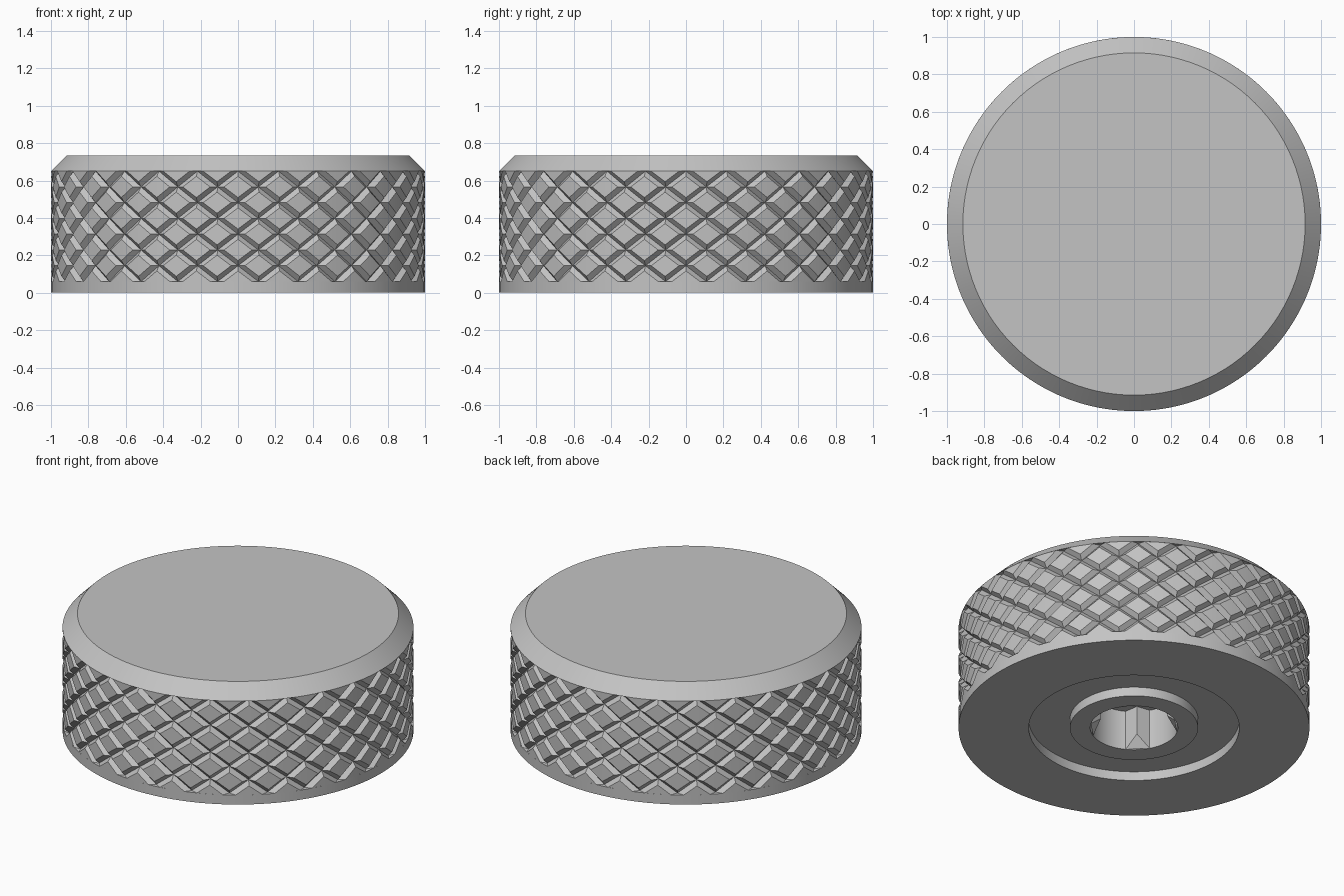
import bpy, bmesh, math

cube = bpy.data.objects.get("Cube")
if cube:
    bpy.data.objects.remove(cube)

STARTS = 28                 # grooves in each direction
COLS, ROWS = STARTS * 2, 7  # knurl half-cells around and up
SEGS = COLS * 2
Z_LOW, Z_HIGH, HEIGHT = 0.06, 0.65, 0.735
DEPTH, HALF = 0.026, 0.33   # groove depth, half width as a share of a half-cell
SOCKET_R, SOCKET_D = 0.25, 0.25

steel = bpy.data.materials.new("grey steel")
steel.use_nodes = True
GREY = (0.55, 0.55, 0.55, 1)
steel.diffuse_color = GREY
steel.node_tree.nodes["Principled BSDF"].inputs["Base Color"].default_value = GREY


def polar(r, angle, z):
    return (r * math.cos(angle), r * math.sin(angle), z)


def finish(name, bm):
    bmesh.ops.remove_doubles(bm, verts=bm.verts, dist=0.0001)
    mesh = bpy.data.meshes.new(name)
    bm.to_mesh(mesh)
    bm.free()
    obj = bpy.data.objects.new(name, mesh)
    bpy.context.collection.objects.link(obj)
    mesh.materials.append(steel)
    bpy.ops.object.select_all(action='DESELECT')
    obj.select_set(True)
    bpy.context.view_layer.objects.active = obj
    bpy.ops.object.shade_smooth_by_angle(angle=math.radians(20))
    return obj


def lathe(name, profile, cap_first=False, cap_last=False):
    bm = bmesh.new()
    rings = [[bm.verts.new(polar(r, -math.pi / 2 + math.tau * i / SEGS, z))
              for i in range(SEGS)] for r, z in profile]
    for a, b in zip(rings, rings[1:]):
        for i in range(SEGS):
            k = (i + 1) % SEGS
            bm.faces.new((a[i], a[k], b[k], b[i]))
    if cap_first:
        bm.faces.new(rings[0][::-1])
    if cap_last:
        bm.faces.new(rings[-1])
    return finish(name, bm)


# Base: socket, boss, ring recess, underside and plain rim
lathe("base", [(SOCKET_R, SOCKET_D), (SOCKET_R, 0), (0.365, 0), (0.365, 0.057),
               (0.6, 0.057), (0.6, 0), (1, 0), (1, Z_LOW)], cap_first=True)

# Chamfered cap
lathe("cap", [(1, Z_HIGH), (0.915, HEIGHT)], cap_last=True)

# Knurled grip: one half-cell with a diagonal V groove, mirrored around the band
LOW, TOP = (0, 0, DEPTH), (1, 1, DEPTH)
A, B = (HALF, 0, 0), (1, 1 - HALF, 0)
C, D = (0, HALF, 0), (1 - HALF, 1, 0)
CELL = [(LOW, A, B, TOP), (LOW, TOP, D, C),
        (A, (1, 0, 0), B), (C, D, (0, 1, 0))]
LOW_SHELF = (LOW, (0, 0, 0), A)
TOP_SHELF = (TOP, (1, 1, 0), D)

bm = bmesh.new()
for col in range(COLS):
    for row in range(ROWS):
        mirrored = (col + row) % 2 == 0
        faces = list(CELL)
        if row == 0:
            faces.append(LOW_SHELF)
        if row == ROWS - 1:
            faces.append(TOP_SHELF)
        for face in faces:
            verts = []
            for u, v, d in face:
                u = 1 - u if mirrored else u
                angle = -math.pi / 2 + math.tau * (col + u) / COLS
                z = Z_LOW + (Z_HIGH - Z_LOW) * (row + v) / ROWS
                verts.append(bm.verts.new(polar(1 - d, angle, z)))
            bm.faces.new(verts[::-1] if mirrored else verts)
finish("knurled_grip", bm)

# Four pointed ridges inside the socket, each with a sloped lead-in
bm = bmesh.new()
SPREAD, CREST, LEAD = math.radians(16), 0.19, 0.07
for i in range(4):
    mid = math.pi / 4 + i * math.pi / 2
    left, right = [[bm.verts.new(polar(SOCKET_R, mid + s * SPREAD, z))
                    for z in (0, SOCKET_D)] for s in (1, -1)]
    crest = [bm.verts.new(polar(CREST, mid, z)) for z in (LEAD, SOCKET_D)]
    bm.faces.new((left[0], right[0], crest[0]))
    bm.faces.new((left[0], crest[0], crest[1], left[1]))
    bm.faces.new((crest[0], right[0], right[1], crest[1]))
    bm.normal_update()
    for f in bm.faces[-3:] if hasattr(bm.faces, "ensure_lookup_table") and not bm.faces.ensure_lookup_table() else []:
        c = f.calc_center_median()
        if f.normal.x * c.x + f.normal.y * c.y > 0:
            f.normal_flip()
finish("socket_ridges", bm)
